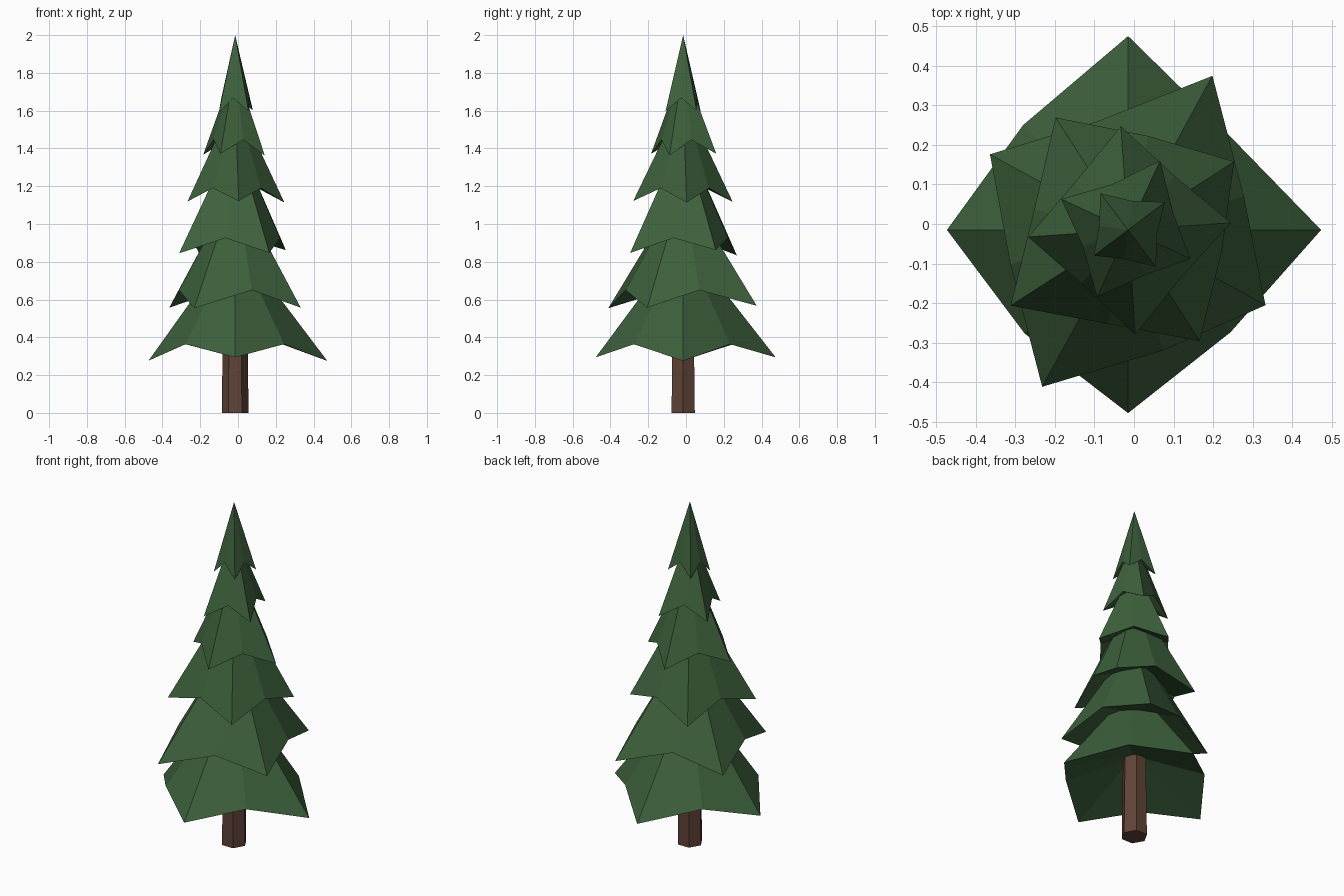
import bpy
import math

if "Cube" in bpy.data.objects:
    bpy.data.objects.remove(bpy.data.objects["Cube"])

AXIS_X, AXIS_Y = -0.015, -0.015


def make_material(name, colour):
    mat = bpy.data.materials.new(name)
    mat.diffuse_color = (*colour, 1.0)
    mat.use_nodes = True
    mat.node_tree.nodes["Principled BSDF"].inputs["Base Color"].default_value = mat.diffuse_color
    return mat


def make_object(name, verts, faces, mat):
    mesh = bpy.data.meshes.new(name)
    mesh.from_pydata(verts, [], faces)
    mesh.materials.append(mat)
    obj = bpy.data.objects.new(name, mesh)
    bpy.context.collection.objects.link(obj)
    return obj


def polar(radius, degrees, z):
    a = math.radians(degrees)
    return (AXIS_X + radius * math.cos(a), AXIS_Y + radius * math.sin(a), z)


def branch_tier(name, turn, tip_radii, tip_heights, notch_radii, notch_z, apex_z, mat):
    """Four-pointed skirt: low outer tips alternate with higher, nearer notches."""
    under_z = notch_z + 0.36 * sum(notch_radii) / 4
    verts = [(AXIS_X, AXIS_Y, apex_z), (AXIS_X, AXIS_Y, under_z)]
    for i in range(4):
        angle = turn + 90 * i
        verts.append(polar(tip_radii[i] + 0.003, angle, tip_heights[i] - 0.008))
        verts.append(polar(notch_radii[i], angle + 45, notch_z))
    # Steep upper side, and a shallow hollow closing it underneath
    upper = [(0, 2 + i, 2 + (i + 1) % 8) for i in range(8)]
    under = [(1, 2 + (i + 1) % 8, 2 + i) for i in range(8)]
    return make_object(name, verts, upper + under, mat)


needles = make_material("needle green", (0.047, 0.119, 0.045))
bark = make_material("bark brown", (0.116, 0.056, 0.037))

# Hexagonal trunk, slightly tapered, running up inside the lowest skirt
rings = [polar(r, 60 * i, z) for r, z in ((0.071, 0.0), (0.063, 0.6)) for i in range(6)]
sides = [(i, (i + 1) % 6, 6 + (i + 1) % 6, 6 + i) for i in range(6)]
make_object("trunk", rings, sides + [tuple(range(5, -1, -1)), tuple(range(6, 12))], bark)

# Branch tiers from bottom to top: turn, tip radii, tip heights, notch radii, notch z, apex z
tiers = [
    (0.0, (0.485, 0.487, 0.455, 0.46), (0.283, 0.302, 0.285, 0.302),
     (0.35, 0.375, 0.37, 0.366), 0.364, 0.92),
    (61.3, (0.441, 0.395, 0.449, 0.393), (0.575, 0.565, 0.562, 0.565),
     (0.285, 0.31, 0.317, 0.305), 0.65, 1.21),
    (32.8, (0.316, 0.335, 0.350, 0.331), (0.87, 0.842, 0.853, 0.855), (0.243,) * 4, 0.926, 1.48),
    (4.0, (0.258, 0.260, 0.250, 0.262), (1.122, 1.125, 1.127, 1.13), (0.18,) * 4, 1.19, 1.67),
    (65.2, (0.190, 0.183, 0.184, 0.170), (1.38, 1.375, 1.38, 1.37), (0.122,) * 4, 1.446, 1.84),
    (37.0, (0.114, 0.113, 0.105, 0.114), (1.61, 1.605, 1.60, 1.605), (0.074,) * 4, 1.667, 2.0),
]
for n, tier in enumerate(tiers, 1):
    branch_tier(f"branch_tier_{n}", *tier, needles)
